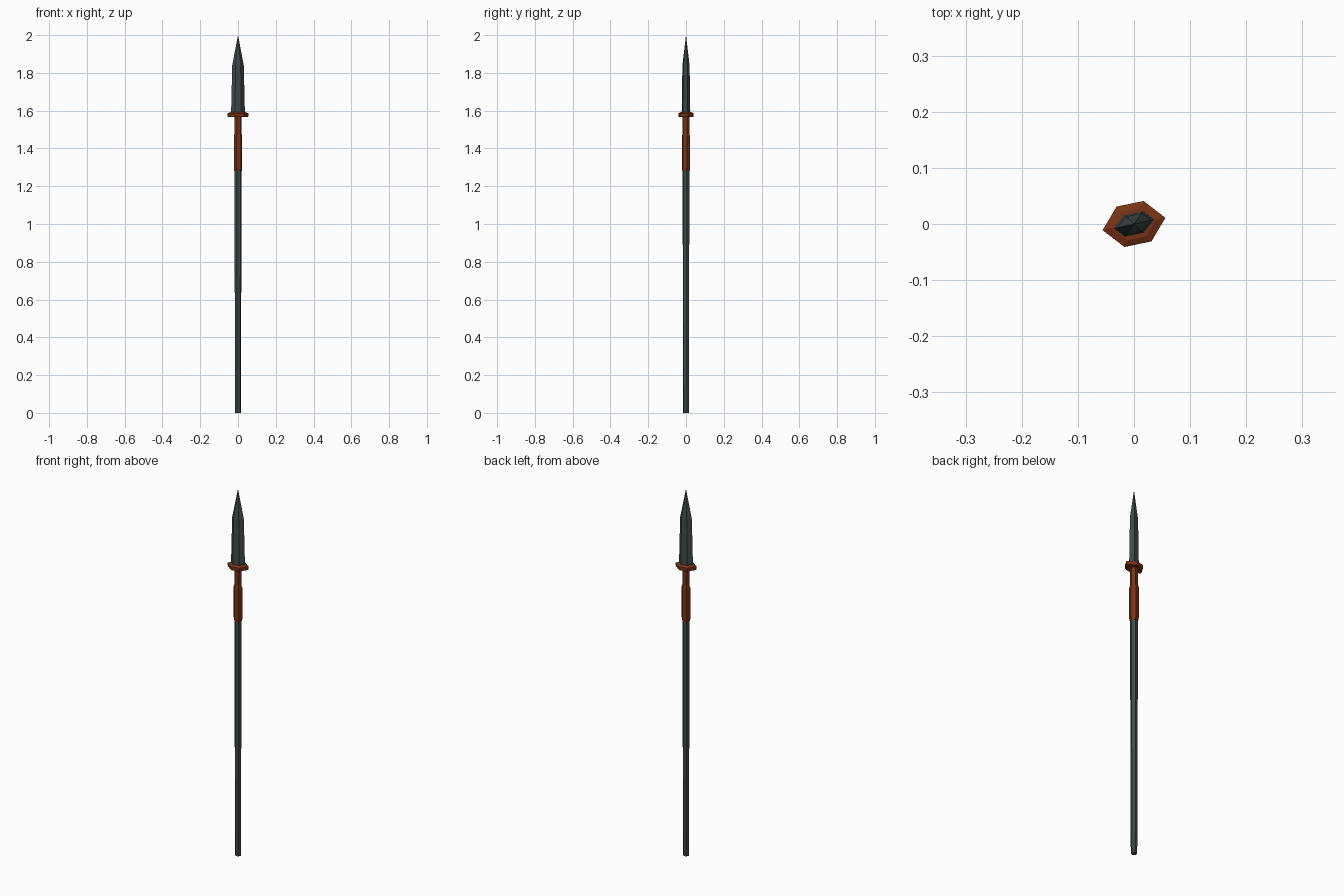
import bpy, bmesh, math

if "Cube" in bpy.data.objects:
    bpy.data.objects.remove(bpy.data.objects["Cube"])


def material(name, rgb):
    m = bpy.data.materials.new(name)
    m.diffuse_color = (*rgb, 1)
    m.use_nodes = True
    m.node_tree.nodes["Principled BSDF"].inputs["Base Color"].default_value = m.diffuse_color
    return m


steel = material("dark_steel", (0.05, 0.068, 0.07))
leather = material("red_brown", (0.19, 0.033, 0.008))


def loft(name, section, rings, mat, tip=None):
    """Stack scaled copies of a section at (z, scale); close with caps or a tip."""
    bm = bmesh.new()
    loops = [[bm.verts.new((x * s, y * s, z)) for x, y in section] for z, s in rings]
    n = len(section)
    for a, b in zip(loops, loops[1:]):
        for i in range(n):
            j = (i + 1) % n
            bm.faces.new((a[i], a[j], b[j], b[i]))
    bm.faces.new(loops[0][::-1])
    if tip is None:
        bm.faces.new(loops[-1])
    else:
        t = bm.verts.new((0, 0, tip))
        for i in range(n):
            bm.faces.new((loops[-1][i], loops[-1][(i + 1) % n], t))
    bmesh.ops.recalc_face_normals(bm, faces=bm.faces)
    me = bpy.data.meshes.new(name)
    bm.to_mesh(me)
    bm.free()
    me.materials.append(mat)
    ob = bpy.data.objects.new(name, me)
    bpy.context.collection.objects.link(ob)


def mirrored(half):
    return half + [(-x, -y) for x, y in half]


# Sections: round six-sided pole, skewed flat hexagons for guard and blade
pole = [(math.cos(math.radians(12 + 60 * i)), math.sin(math.radians(12 + 60 * i)))
        for i in range(6)]
guard = mirrored([(0.056, 0.011), (0.017, 0.041), (-0.031, 0.031)])
blade = mirrored([(0.037, 0.008), (0.016, 0.023), (-0.017, 0.016)])

# Pole
loft("shaft", pole, [(0, 0.0155), (0.4, 0.017), (0.8, 0.018), (1.3, 0.0185)], steel)

# Wrapped grip, thicker at the lower part
loft("grip", pole, [(1.28, 0.02), (1.295, 0.023), (1.465, 0.023), (1.475, 0.02),
                    (1.575, 0.02)], leather)

# Cross guard
loft("guard", guard, [(1.567, 0.93), (1.573, 1), (1.586, 1), (1.592, 0.7)], leather)

# Spear head
loft("blade", blade, [(1.583, 0.95), (1.6, 0.98), (1.84, 0.83)], steel, tip=2.0)
